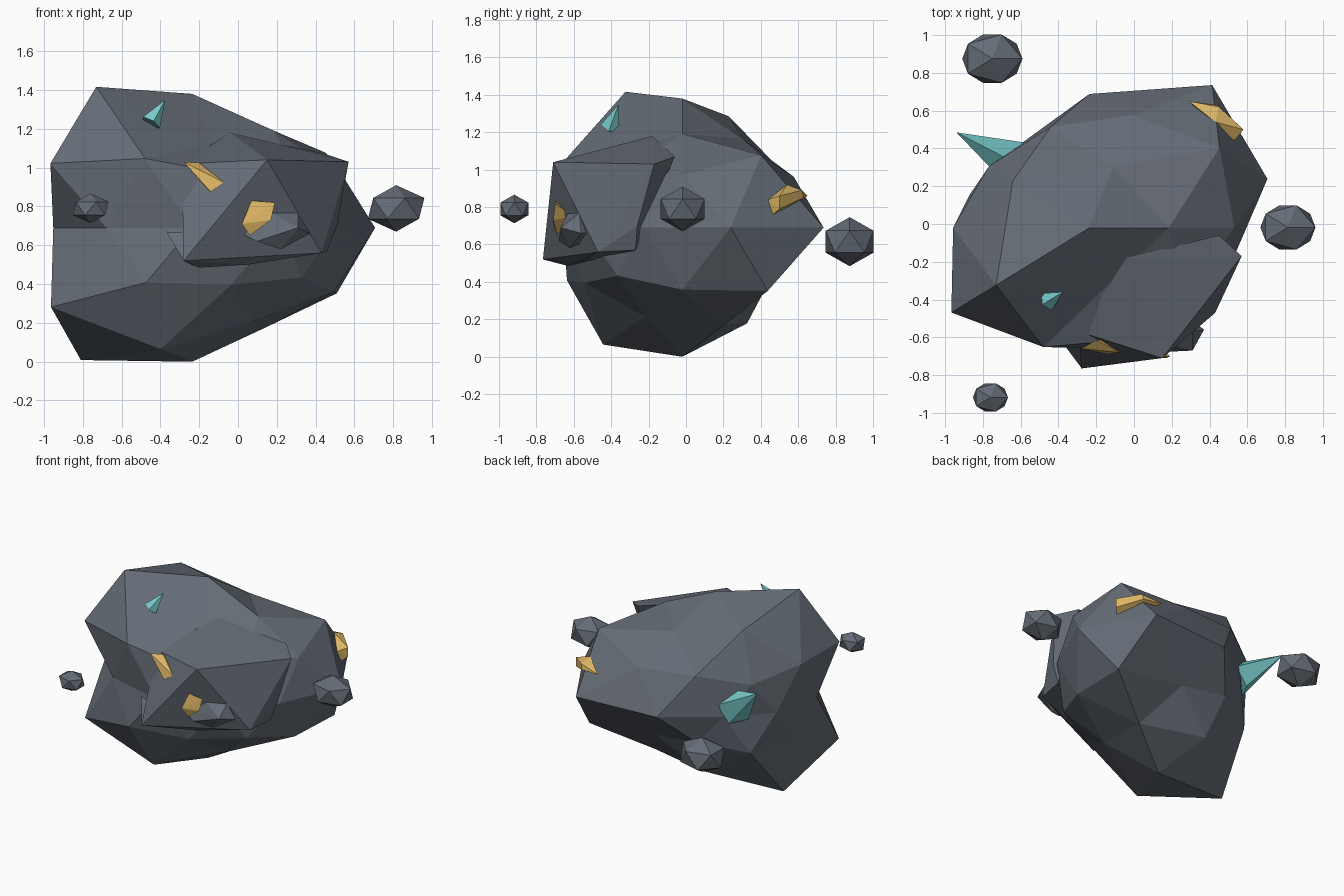
import bpy, bmesh, math
from mathutils import Vector

cube = bpy.data.objects.get("Cube")
if cube:
    bpy.data.objects.remove(cube, do_unlink=True)

STRETCH = Vector((0.953, 0.805, 0.70))
CENTRE = Vector((-0.236, -0.02, 0.69))


def material(name, colour):
    m = bpy.data.materials.new(name)
    m.use_nodes = True
    m.diffuse_color = (*colour, 1)
    bsdf = m.node_tree.nodes["Principled BSDF"]
    bsdf.inputs["Base Color"].default_value = (*colour, 1)
    bsdf.inputs["Roughness"].default_value = 0.9
    return m


ROCK = material("slate grey rock", (0.13, 0.15, 0.18))
GOLD = material("gold ore", (0.71, 0.46, 0.13))
CYAN = material("cyan crystal", (0.20, 0.62, 0.63))


def finish(bm, name, mat):
    bmesh.ops.recalc_face_normals(bm, faces=bm.faces)
    mesh = bpy.data.meshes.new(name)
    bm.to_mesh(mesh)
    bm.free()
    mesh.materials.append(mat)
    obj = bpy.data.objects.new(name, mesh)
    bpy.context.collection.objects.link(obj)
    return obj


def hull(name, points, mat):
    """Faceted chunk wrapped around a few corner points."""
    bm = bmesh.new()
    for p in points:
        bm.verts.new(p)
    out = bmesh.ops.convex_hull(bm, input=bm.verts)
    loose = [v for v in out["geom_interior"] if isinstance(v, bmesh.types.BMVert)]
    bmesh.ops.delete(bm, geom=loose, context='VERTS')
    return finish(bm, name, mat)


def pebble(name, centre, size):
    """Small stretched icosahedron."""
    bm = bmesh.new()
    bmesh.ops.create_icosphere(bm, subdivisions=1, radius=size)
    for v in bm.verts:
        v.co = v.co * STRETCH + Vector(centre)
    return finish(bm, name, ROCK)


def crystal(name, base, tip, radius, sides=5):
    """Pointed shard standing on its base point."""
    base, tip = Vector(base), Vector(tip)
    axis = tip - base
    bm = bmesh.new()
    bmesh.ops.create_cone(bm, cap_ends=True, segments=sides, radius1=radius,
                          radius2=0, depth=axis.length)
    turn = axis.to_track_quat('Z', 'Y')
    for v in bm.verts:
        v.co = turn @ v.co + (base + tip) / 2
    bmesh.ops.remove_doubles(bm, verts=bm.verts, dist=0.0005)
    return finish(bm, name, CYAN)


# Main body: each ring of the ball is pushed in or out
# (height on unit ball, first azimuth, push of each vertex)
RINGS = [
    (1.0, 0, [0.986]),
    (0.85, 0, [0.84, 0.80, 1.0, 1.22, 0.72]),
    (0.526, 36, [1.05, 0.82, 0.89, 0.97, 0.80]),
    (0.447, 0, [0.90, 0.87, 0.77, 1.06, 0.86]),
    (0.0, 18, [1.04, 1.16, 0.88, 0.67, 0.70, 0.79, 0.79, 0.79, 0.80, 0.82]),
    (-0.447, 36, [1.08, 0.72, 0.76, 0.90, 0.82]),
    (-0.526, 0, [0.90, 0.73, 0.78, 1.11, 0.80]),
    (-0.85, 36, [0.88, 0.86, 1.145, 1.05, 0.80]),
    (-1.0, 0, [0.986]),
]
bm = bmesh.new()
bmesh.ops.create_icosphere(bm, subdivisions=2, radius=1)
for v in bm.verts:
    d = v.co.normalized()
    _, start, push = min(RINGS, key=lambda r: abs(r[0] - d.z))
    azimuth = math.degrees(math.atan2(d.y, d.x))
    i = round((azimuth - start) * len(push) / 360) % len(push)
    v.co = d * push[i] * STRETCH + CENTRE
finish(bm, "asteroid_body", ROCK)

# Angular slab jutting from the front
hull("front_slab", [
    (-0.28, -0.765, 0.52), (0.15, -0.71, 1.04), (0.57, -0.17, 1.03),
    (-0.04, -0.18, 1.18), (0.45, -0.06, 1.07), (-0.29, -0.57, 1.02),
    (0.43, -0.47, 0.56), (0.46, -0.27, 0.57), (0.51, -0.26, 0.70),
    (-0.20, -0.63, 0.485), (0.05, -0.58, 0.50)], ROCK)
hull("slab_spur", [
    (-0.37, -0.64, 0.67), (-0.28, -0.76, 0.52), (-0.20, -0.67, 0.66),
    (-0.22, -0.58, 0.49), (-0.15, -0.60, 0.60)], ROCK)
hull("front_lump", [
    (-0.04, -0.65, 0.69), (0.10, -0.68, 0.62), (0.22, -0.62, 0.58),
    (0.37, -0.56, 0.66), (0.31, -0.67, 0.69), (0.13, -0.62, 0.79),
    (0.31, -0.57, 0.77), (0.20, -0.40, 0.68)], ROCK)

# Loose fragments floating round the body
pebble("left_fragment", (0.815, -0.018, 0.79), 0.171)
pebble("back_fragment", (-0.75, 0.875, 0.615), 0.187)
pebble("front_fragment", (-0.76, -0.918, 0.79), 0.109)

# Crystals
crystal("large_crystal", (-0.64, 0.33, 0.74), (-0.94, 0.485, 0.98), 0.13)
crystal("small_crystal", (-0.45, -0.405, 1.23), (-0.375, -0.36, 1.35), 0.055)

# Ore chunks
hull("upper_ore", [
    (-0.28, -0.66, 1.03), (-0.20, -0.615, 1.025), (-0.075, -0.68, 0.925),
    (-0.14, -0.69, 0.875), (-0.20, -0.675, 0.935), (-0.12, -0.61, 0.95)], GOLD)
hull("lower_ore", [
    (0.07, -0.69, 0.83), (0.19, -0.70, 0.82), (0.17, -0.71, 0.73),
    (0.02, -0.71, 0.71), (0.06, -0.69, 0.65), (0.10, -0.60, 0.75)], GOLD)
hull("back_ore", [
    (0.29, 0.65, 0.86), (0.45, 0.62, 0.89), (0.43, 0.54, 0.92),
    (0.58, 0.50, 0.86), (0.58, 0.50, 0.79), (0.53, 0.44, 0.84),
    (0.52, 0.44, 0.74), (0.44, 0.63, 0.85)], GOLD)
